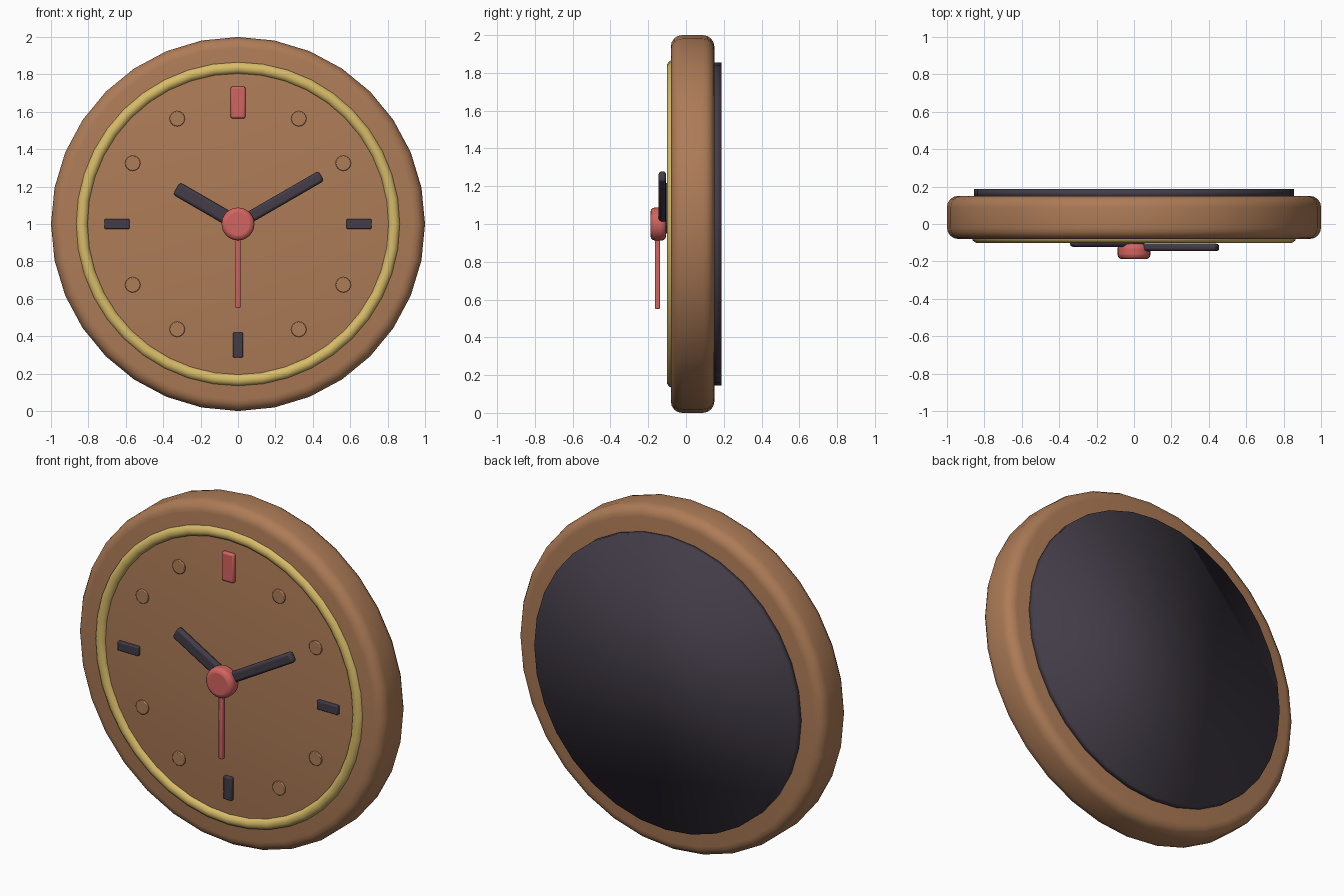
import bpy, math
from mathutils import Matrix, Vector

if "Cube" in bpy.data.objects:
    bpy.data.objects.remove(bpy.data.objects["Cube"], do_unlink=True)

CENTRE_Z = 1.0


def material(name, rgb):
    m = bpy.data.materials.new(name)
    m.use_nodes = True
    m.diffuse_color = (*rgb, 1)
    m.node_tree.nodes["Principled BSDF"].inputs["Base Color"].default_value = (*rgb, 1)
    return m


wood = material("warm wood", (0.42, 0.20, 0.095))
brass = material("brass yellow", (0.68, 0.50, 0.14))
dark = material("dark plum", (0.055, 0.045, 0.063))
red = material("coral red", (0.65, 0.125, 0.115))


def finish(name, mat, bevel=0, segments=2, full_smooth=False):
    ob = bpy.context.object
    ob.name = name
    ob.data.materials.append(mat)
    bpy.ops.object.transform_apply(location=False, rotation=True, scale=True)
    if bevel:
        mod = ob.modifiers.new("rounded edges", "BEVEL")
        mod.width, mod.segments = bevel, segments
        mod.limit_method, mod.angle_limit = "ANGLE", math.radians(40)
    if full_smooth:
        bpy.ops.object.shade_smooth()
    else:
        bpy.ops.object.shade_smooth_by_angle(angle=math.radians(40))
    return ob


def disc(name, mat, radius, y0, y1, x=0, z=CENTRE_Z, sides=32, **kw):
    """Round slab facing the front, between two depths."""
    bpy.ops.mesh.primitive_cylinder_add(
        vertices=sides, radius=radius, depth=y1 - y0,
        location=(x, (y0 + y1) / 2, z), rotation=(math.pi / 2, 0, 0))
    return finish(name, mat, **kw)


def bar(name, mat, angle, start, end, width, y0, y1, bevel):
    """Bar lying along a clock direction, angle in degrees clockwise from twelve."""
    a = math.radians(angle)
    mid = (start + end) / 2
    bpy.ops.mesh.primitive_cube_add(
        size=1, location=(mid * math.sin(a), (y0 + y1) / 2, CENTRE_Z + mid * math.cos(a)),
        rotation=(0, a, 0))
    bpy.context.object.scale = (width, y1 - y0, end - start)
    return finish(name, mat, bevel)


# Case and back plate
disc("case", wood, 1.0, -0.08, 0.15, bevel=0.06, segments=4, full_smooth=True)
disc("back_plate", dark, 0.855, 0.14, 0.187, full_smooth=True)

# Trim ring around the dial
bpy.ops.mesh.primitive_torus_add(
    major_radius=0.835, minor_radius=0.034, major_segments=40, minor_segments=10,
    location=(0, -0.068, CENTRE_Z), rotation=(math.pi / 2, 0, 0))
finish("trim_ring", brass, full_smooth=True)

# Hour markers: bars at the quarters, round studs between
bar("marker_12", red, 0, 0.565, 0.735, 0.08, -0.10, -0.07, 0.01)
for hour in range(1, 12):
    if hour % 3 == 0:
        bar(f"marker_{hour}", dark, hour * 30, 0.58, 0.715, 0.053, -0.10, -0.07, 0.006)
    else:
        a = math.radians(hour * 30)
        disc(f"stud_{hour}", wood, 0.041, -0.09, -0.07, x=0.65 * math.sin(a),
             z=CENTRE_Z + 0.65 * math.cos(a), sides=16, bevel=0.004)

# Hands and hub
bar("hour_hand", dark, -60, -0.05, 0.38, 0.075, -0.122, -0.085, 0.015)
bar("minute_hand", dark, 60, 0.03, 0.515, 0.062, -0.145, -0.105, 0.015)
bar("second_hand", red, 180, 0, 0.45, 0.027, -0.165, -0.137, 0.006)
disc("hub", red, 0.088, -0.188, -0.105, sides=24, bevel=0.025, segments=3)
